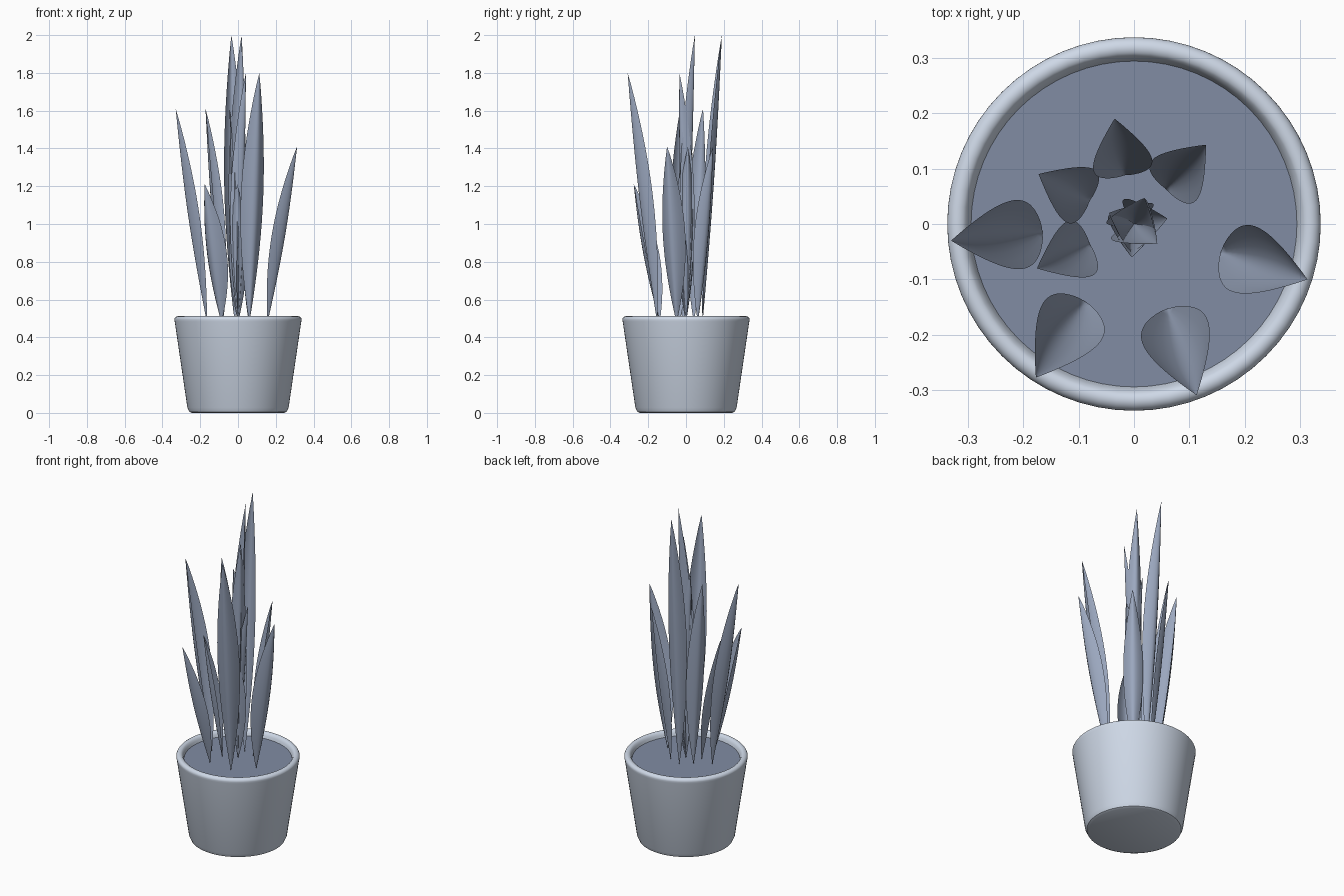
import bpy, bmesh, math
from mathutils import Vector

if "Cube" in bpy.data.objects:
    bpy.data.objects.remove(bpy.data.objects["Cube"])

SOIL_Z = 0.48


def material(name, rgb):
    mat = bpy.data.materials.new(name)
    mat.diffuse_color = (*rgb, 1)
    mat.use_nodes = True
    mat.node_tree.nodes["Principled BSDF"].inputs["Base Color"].default_value = mat.diffuse_color
    return mat


POT = material("pot_grey", (0.62, 0.69, 0.80))
SOIL = material("soil_slate", (0.22, 0.265, 0.37))
LEAF = material("leaf_slate", (0.33, 0.39, 0.52))


def add_object(name, bm, mat, angle=40):
    mesh = bpy.data.meshes.new(name)
    bm.to_mesh(mesh)
    bm.free()
    mesh.materials.append(mat)
    obj = bpy.data.objects.new(name, mesh)
    bpy.context.collection.objects.link(obj)
    bpy.ops.object.select_all(action='DESELECT')
    obj.select_set(True)
    bpy.context.view_layer.objects.active = obj
    bpy.ops.object.shade_smooth_by_angle(angle=math.radians(angle))
    return obj


def lathe(name, profile, mat, segments=64):
    bm = bmesh.new()
    verts = [bm.verts.new((r, 0, z)) for r, z in profile]
    edges = [bm.edges.new(pair) for pair in zip(verts, verts[1:])]
    bmesh.ops.spin(bm, geom=verts + edges, cent=(0, 0, 0), axis=(0, 0, 1),
                   angle=math.tau, steps=segments, use_merge=True)
    bmesh.ops.remove_doubles(bm, verts=bm.verts, dist=1e-5)
    bmesh.ops.recalc_face_normals(bm, faces=bm.faces)
    obj = add_object(name, bm, mat)
    return obj


def leaf(name, base, tip, height, width, cup, rows=20, cols=8):
    """Channelled blade, hollow side facing the middle of the plant."""
    bm = bmesh.new()
    base, tip = Vector(base), Vector(tip)
    lean = (tip - base).length
    out = (tip - base).normalized()
    side = Vector((-out.y, out.x))
    grid = []
    for i in range(rows + 1):
        t = i / rows
        swell = max(0.0, math.sin(math.pi * t)) ** 0.9
        row = []
        for j in range(cols + 1):
            s = 2 * j / cols - 1
            r = lean * t + 0.1 * lean * math.sin(math.pi * t) - cup * swell * abs(s) ** 1.7
            p = base + out * r + side * (s * width / 2 * swell)
            row.append(bm.verts.new((p.x, p.y, SOIL_Z + (height - SOIL_Z) * t)))
        grid.append(row)
    for a, b in zip(grid, grid[1:]):
        for j in range(cols):
            bm.faces.new((a[j], a[j + 1], b[j + 1], b[j]))
    bmesh.ops.remove_doubles(bm, verts=bm.verts, dist=1e-5)
    return add_object(name, bm, LEAF, 60)


# Tapered pot with a rounded rim and hollow inside
rim = [(0.318 + 0.019 * math.cos(math.radians(a)), 0.493 + 0.019 * math.sin(math.radians(a)))
       for a in range(0, 136, 15)]
lathe("pot", [(0, 0), (0.245, 0), (0.258, 0.006), (0.268, 0.028), (0.335, 0.483)] + rim +
      [(0.298, 0.495), (0.29, 0.46), (0.265, 0.3)], POT)

# Soil
lathe("soil", [(0, SOIL_Z), (0.294, SOIL_Z)], SOIL)

# Outer ring: base, tip, height
outer = [((-0.165, -0.015), (-0.33, -0.03), 1.61),
         ((-0.088, -0.140), (-0.177, -0.277), 1.21),
         ((0.060, -0.153), (0.113, -0.309), 1.8),
         ((0.157, -0.050), (0.313, -0.10), 1.41)]
for n, (b, t, h) in enumerate(outer):
    leaf(f"outer_leaf_{n + 1}", b, t, h, 0.125, 0.055)

# Middle ring
middle = [((-0.080, 0.042), (-0.172, 0.09), 1.61),
          ((-0.080, -0.036), (-0.175, -0.08), 1.21),
          ((-0.017, 0.088), (-0.035, 0.19), 2.0),
          ((0.058, 0.063), (0.13, 0.143), 1.41)]
for n, (b, t, h) in enumerate(middle):
    leaf(f"middle_leaf_{n + 1}", b, t, h, 0.108, 0.043)

# Upright leaves in the heart, all springing from the centre
heart = [((0.019, 0.047), 2.0), ((0.042, -0.035), 1.8), ((-0.045, 0.02), 1.61),
         ((0.06, 0.01), 1.41), ((-0.004, -0.06), 1.21)]
for n, (t, h) in enumerate(heart):
    leaf(f"heart_leaf_{n + 1}", (0, 0), t, h, 0.095, 0.045)
